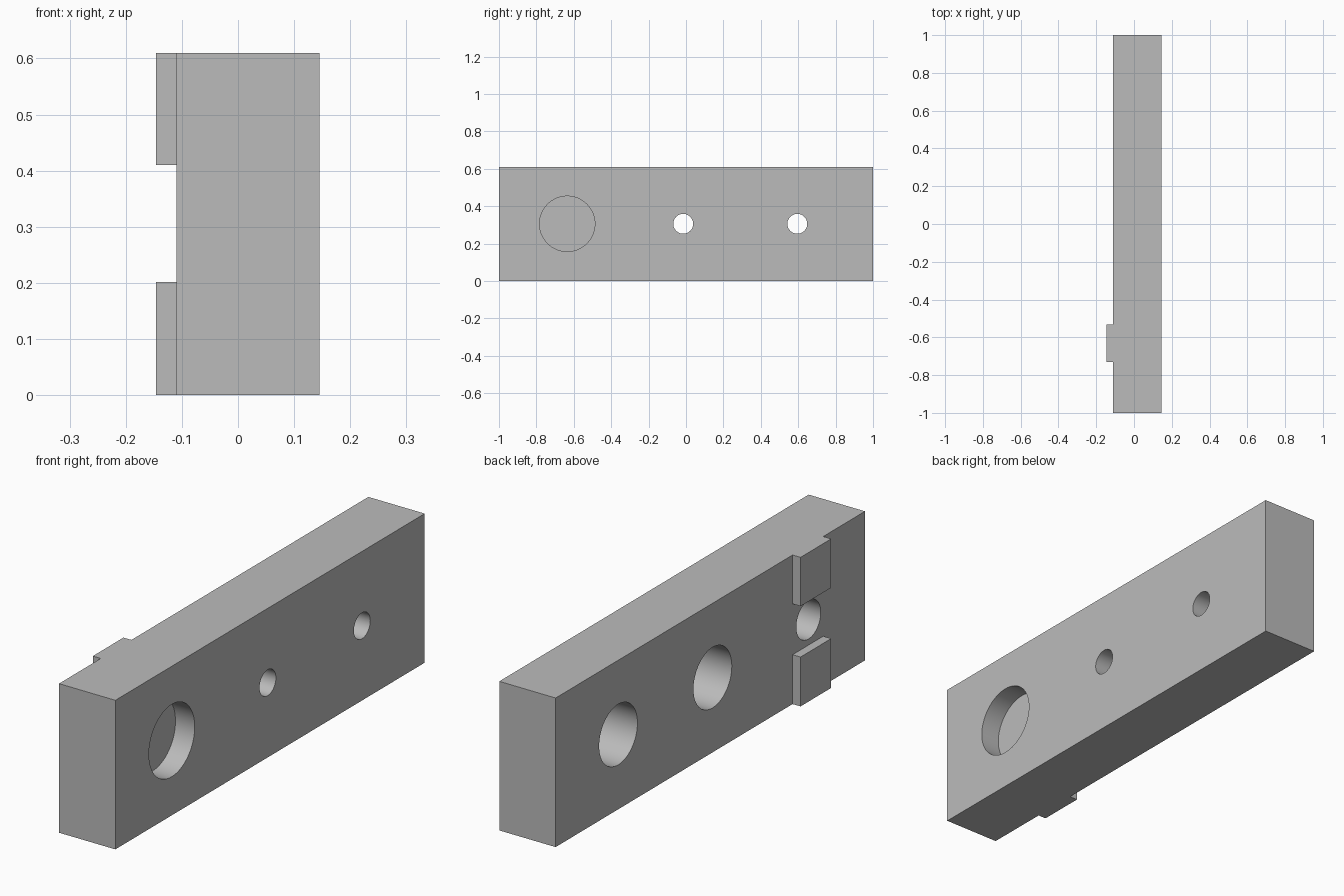
import bpy
import math

default = bpy.data.objects.get("Cube")
if default:
    bpy.data.objects.remove(default, do_unlink=True)

# Main dimensions
LEFT, RIGHT = -0.11, 0.145
HEIGHT = 0.61
MID = 0.306

grey = bpy.data.materials.new("plain grey")
grey.use_nodes = True
colour = (0.5, 0.5, 0.5, 1)
grey.diffuse_color = colour
grey.node_tree.nodes["Principled BSDF"].inputs["Base Color"].default_value = colour


def box(name, low, high):
    centre = [(a + b) / 2 for a, b in zip(low, high)]
    bpy.ops.mesh.primitive_cube_add(size=1, location=centre)
    ob = bpy.context.object
    ob.name = name
    ob.scale = [b - a for a, b in zip(low, high)]
    bpy.ops.object.transform_apply(location=True, rotation=False, scale=True)
    ob.data.materials.append(grey)
    return ob


def drill(target, y, radius, x_from, x_to):
    """Cut a round hole along x."""
    bpy.ops.mesh.primitive_cylinder_add(
        vertices=64, radius=radius, depth=x_to - x_from,
        location=((x_from + x_to) / 2, y, MID), rotation=(0, math.pi / 2, 0))
    cutter = bpy.context.object
    cutter.name = "hole_cutter"
    cutter.hide_render = True
    cutter.data.materials.append(grey)
    cut = target.modifiers.new("hole", "BOOLEAN")
    cut.operation = "DIFFERENCE"
    cut.solver = "EXACT"
    cut.object = cutter
    bpy.context.view_layer.objects.active = target
    bpy.ops.object.modifier_apply(modifier=cut.name)
    bpy.data.objects.remove(cutter, do_unlink=True)


# Body block
body = box("body_block", (LEFT, -1, 0), (RIGHT, 1, HEIGHT))

# Stepped screw holes: wide from the right side, narrow through to the left
for y in (-0.015, 0.595):
    drill(body, y, 0.124, LEFT - 0.1, LEFT + 0.17)
    drill(body, y, 0.053, LEFT - 0.1, RIGHT + 0.1)

# Blind round pockets, one on each face
drill(body, -0.635, 0.148, RIGHT - 0.087, RIGHT + 0.1)
drill(body, -0.635, 0.079, LEFT - 0.1, LEFT + 0.13)

# Raised locating tabs
for name, low, high in (("lower_tab", 0, 0.202), ("upper_tab", 0.41, HEIGHT)):
    box(name, (-0.146, -0.73, low), (LEFT, -0.532, high))

# Smooth hole walls, sharp edges
bpy.ops.object.select_all(action="DESELECT")
body.select_set(True)
bpy.context.view_layer.objects.active = body
bpy.ops.object.shade_smooth_by_angle(angle=math.radians(30))
